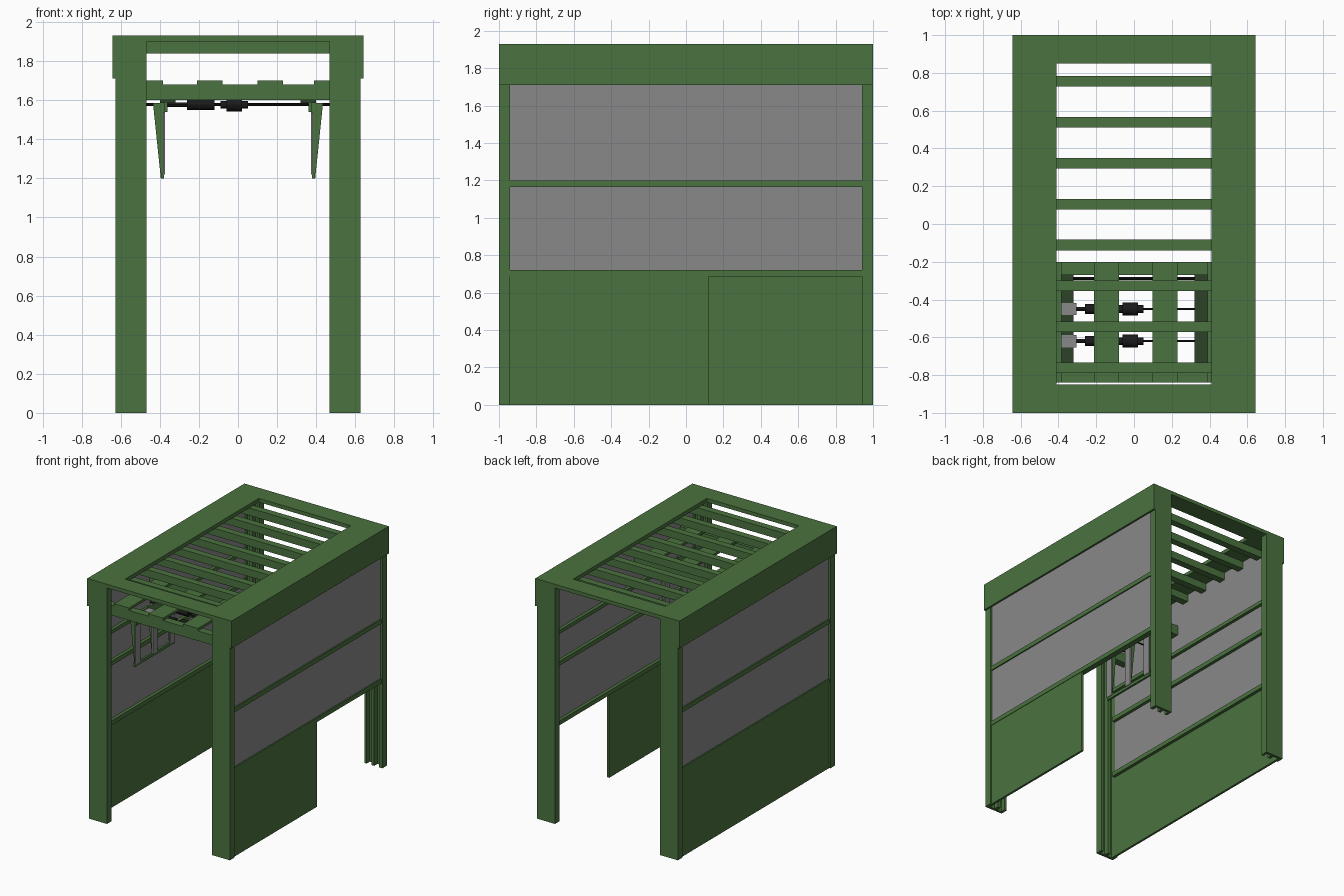
import bpy, math
from mathutils import Vector

if "Cube" in bpy.data.objects:
    bpy.data.objects.remove(bpy.data.objects["Cube"])


def material(name, rgb):
    m = bpy.data.materials.new(name)
    m.diffuse_color = (*rgb, 1)
    m.use_nodes = True
    m.node_tree.nodes["Principled BSDF"].inputs["Base Color"].default_value = m.diffuse_color
    return m


GREEN = material("green_paint", (0.07, 0.17, 0.05))
DARK = material("dark_green_paint", (0.025, 0.055, 0.02))
GREY = material("panel_grey", (0.25, 0.25, 0.25))
BLACK = material("black_rubber", (0.01, 0.01, 0.01))


def mesh(name, verts, faces, mat):
    me = bpy.data.meshes.new(name)
    me.from_pydata(verts, [], faces)
    ob = bpy.data.objects.new(name, me)
    bpy.context.collection.objects.link(ob)
    me.materials.append(mat)
    return ob


def box(name, x0, x1, y0, y1, z0, z1, mat=GREEN):
    x0, x1 = sorted((x0, x1))
    y0, y1 = sorted((y0, y1))
    v = [(x, y, z) for x in (x0, x1) for y in (y0, y1) for z in (z0, z1)]
    f = [(0, 1, 3, 2), (4, 6, 7, 5), (0, 4, 5, 1), (2, 3, 7, 6), (0, 2, 6, 4), (1, 5, 7, 3)]
    return mesh(name, v, f, mat)


def prism_y(name, prof, y0, y1, mat=GREEN):
    n = len(prof)
    v = [(x, y, z) for y in (y0, y1) for x, z in prof]
    f = [tuple(range(n)), tuple(range(2 * n - 1, n - 1, -1))]
    f += [(i, i + n, (i + 1) % n + n, (i + 1) % n) for i in range(n)]
    return mesh(name, v, f, mat)


def rod_x(name, x0, x1, y, z, r, sides=12):
    bpy.ops.mesh.primitive_cylinder_add(vertices=sides, radius=r, depth=x1 - x0,
                                        location=((x0 + x1) / 2, y, z), rotation=(0, math.pi / 2, 0))
    ob = bpy.context.object
    ob.name = name
    ob.data.materials.append(BLACK)
    bpy.ops.object.shade_smooth_by_angle()


# Roof: flat frame, side fascias and cross slats
for s in (-1, 1):
    box("roof_side_board", s * 0.41, s * 0.643, -1, 1, 1.9, 1.93)
    box("roof_end_board", -0.41, 0.41, s * 0.85, s, 1.9, 1.93)
    box("roof_fascia", s * 0.628, s * 0.643, -1, 1, 1.71, 1.9)
for i in range(8):
    y = 0.755 - i * 0.2165
    box("roof_slat", -0.6, 0.6, y - 0.028, y + 0.028, 1.84, 1.9)

# Corner posts: an outer plate with three ribs behind it
for sx in (-1, 1):
    for sy in (-1, 1):
        box("post_plate", sx * 0.467, sx * 0.628, sy * 0.98, sy, 0, 1.9)
        for a, b in ((0.467, 0.487), (0.53, 0.555), (0.6, 0.628)):
            box("post_rib", sx * a, sx * b, sy * 0.94, sy * 0.98, 0, 1.9)

# Side walls: two grey panels over a solid base, right side has a low opening
for s in (-1, 1):
    box("wall_panel_upper", s * 0.6, s * 0.612, -0.94, 0.94, 1.2, 1.9, GREY)
    box("wall_panel_lower", s * 0.6, s * 0.612, -0.94, 0.94, 0.72, 1.165, GREY)
    for z0, z1 in ((0.685, 0.72), (1.165, 1.2)):
        box("wall_rail", s * 0.575, s * 0.622, -0.94, 0.94, z0, z1)
    box("inner_rail", s * 0.575, s * 0.6, -0.94, 0.94, 1.42, 1.45)
    box("wall_base", s * 0.6, s * 0.618, -0.94, 0.12 if s > 0 else 0.94, 0, 0.685)

# Hanging rack: cross beams, top slats and side rails
for y0, y1 in ((-0.84, -0.78), (-0.27, -0.2)):
    box("rack_beam", -0.6, 0.6, y0, y1, 1.6, 1.68)
for x in (-0.45, -0.145, 0.165, 0.455):
    box("rack_slat", x - 0.066, x + 0.066, -0.84, -0.2, 1.68, 1.7)
for s in (-1, 1):
    box("rack_rail", s * 0.32, s * 0.4, -0.78, -0.27, 1.585, 1.6, DARK)
    box("rack_rail_lip", s * 0.36, s * 0.375, -0.78, -0.27, 1.54, 1.585)

# Tapered hangers below the rack, joined by a bar at the bottom
for s in (-1, 1):
    for y in (-0.74, -0.52, -0.3):
        prism_y("hanger", [(s * 0.375, 1.585), (s * 0.435, 1.585), (s * 0.395, 1.2), (s * 0.382, 1.2)],
                y - 0.012, y + 0.012)
        box("hanger_face", s * 0.373, s * 0.385, y - 0.03, y + 0.03, 1.22, 1.54, GREY)
    box("hanger_bar", s * 0.378, s * 0.395, -0.77, -0.27, 1.2, 1.225)

# Cables with inline plugs, clamped by grey clips
for y in (-0.45, -0.62):
    rod_x("cable", -0.47, 0.47, y, 1.577, 0.006, 8)
    rod_x("plug_body", -0.06, 0.02, y, 1.577, 0.034)
    rod_x("plug_collar", -0.09, 0.05, y, 1.577, 0.02)
    rod_x("socket_body", -0.26, -0.12, y, 1.577, 0.026)
    rod_x("socket_neck", -0.38, -0.26, y, 1.577, 0.011)
    box("cable_clip", -0.385, -0.305, y - 0.033, y + 0.033, 1.6, 1.605, GREY)
rod_x("rear_cable", -0.47, 0.47, -0.288, 1.577, 0.008, 8)
